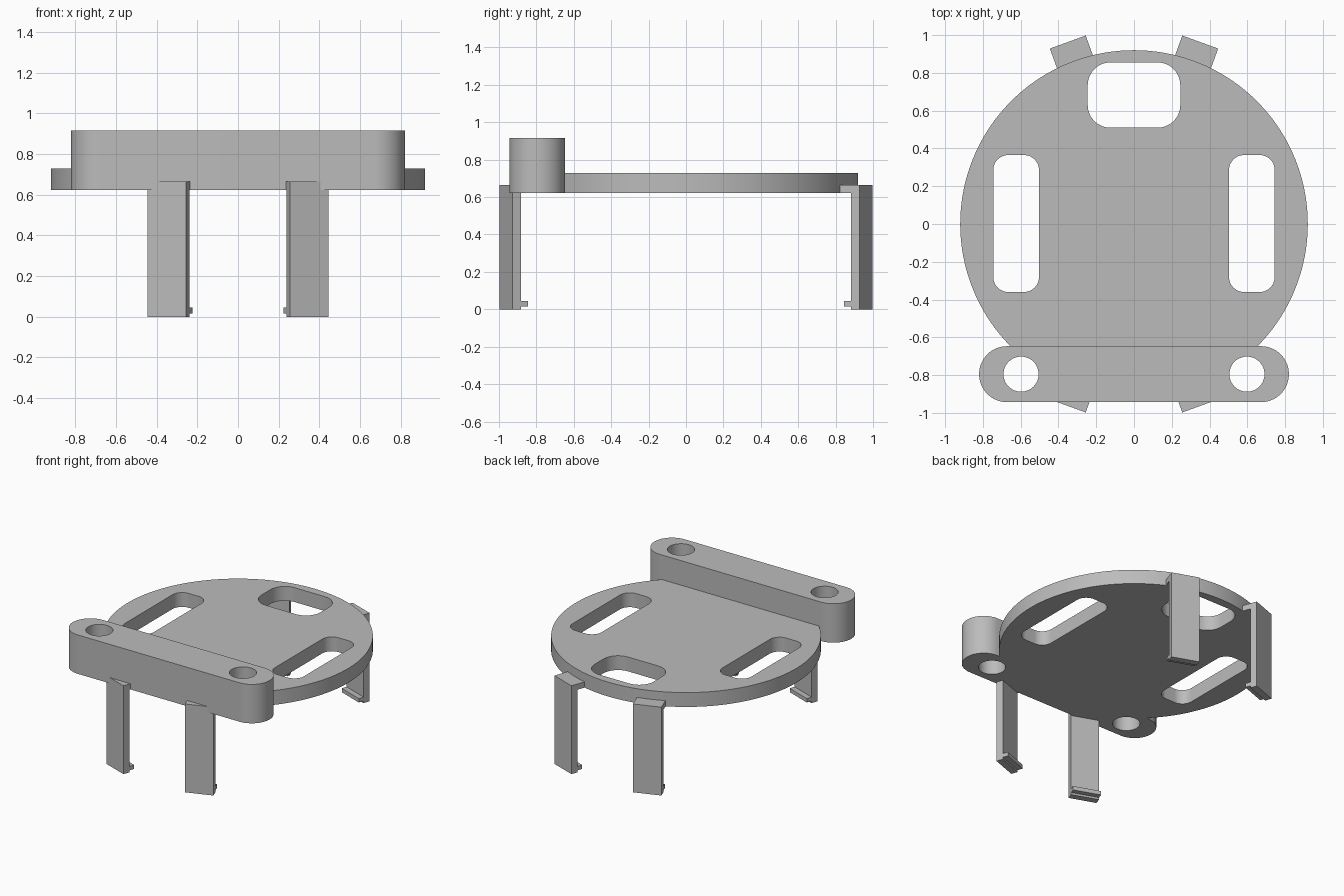
import bpy, bmesh, math
from mathutils import Matrix

if "Cube" in bpy.data.objects:
    bpy.data.objects.remove(bpy.data.objects["Cube"])

grey = bpy.data.materials.new("plain grey")
grey.diffuse_color = (0.5, 0.5, 0.5, 1)
grey.use_nodes = True
grey.node_tree.nodes["Principled BSDF"].inputs["Base Color"].default_value = grey.diffuse_color


def rounded_rect(x0, x1, y0, y1, r, n=16):
    """Outline of a rectangle with round corners."""
    corners = [(x1 - r, y1 - r), (x0 + r, y1 - r), (x0 + r, y0 + r), (x1 - r, y0 + r)]
    pts = []
    for k, (cx, cy) in enumerate(corners):
        for i in range(n + 1):
            a = math.pi / 2 * (k + i / n)
            pts.append((cx + r * math.cos(a), cy + r * math.sin(a)))
    return pts


def arc(cx, cy, r, a0, a1, n):
    return [(cx + r * math.cos(a0 + (a1 - a0) * i / n),
             cy + r * math.sin(a0 + (a1 - a0) * i / n)) for i in range(n)]


def plate(name, outlines, z0, z1):
    """Extrude a filled outline; every outline after the first is a hole."""
    cu = bpy.data.curves.new(name + "_profile", 'CURVE')
    cu.dimensions, cu.fill_mode = '2D', 'BOTH'
    cu.extrude = (z1 - z0) / 2
    for pts in outlines:
        sp = cu.splines.new('POLY')
        sp.points.add(len(pts) - 1)
        for p, (x, y) in zip(sp.points, pts):
            p.co = (x, y, 0, 1)
        sp.use_cyclic_u = True
    tmp = bpy.data.objects.new(name + "_profile", cu)
    bpy.context.collection.objects.link(tmp)
    bpy.context.view_layer.update()
    dg = bpy.context.evaluated_depsgraph_get()
    me = bpy.data.meshes.new_from_object(tmp.evaluated_get(dg))
    bpy.data.objects.remove(tmp)
    bm = bmesh.new()
    bm.from_mesh(me)
    bmesh.ops.remove_doubles(bm, verts=bm.verts, dist=1e-5)
    bmesh.ops.translate(bm, verts=bm.verts, vec=(0, 0, (z0 + z1) / 2))
    bmesh.ops.recalc_face_normals(bm, faces=bm.faces)
    return finish(name, bm, me, True)


def finish(name, bm, me, smooth=False):
    bm.to_mesh(me)
    bm.free()
    me.materials.clear()
    me.materials.append(grey)
    ob = bpy.data.objects.new(name, me)
    bpy.context.collection.objects.link(ob)
    if smooth:
        bpy.ops.object.select_all(action='DESELECT')
        ob.select_set(True)
        bpy.context.view_layer.objects.active = ob
        bpy.ops.object.shade_smooth_by_angle(angle=math.radians(30))
    return ob


# round plate, cut flat where it runs into the bar, with three slots
R = 0.92
a = math.asin(-0.695 / R)
disc = arc(0, 0, R, a, math.pi - a, 160) + [(R * math.cos(math.pi - a), -0.695)]
plate("round_plate", [disc,
                      rounded_rect(-0.745, -0.503, -0.36, 0.365, 0.08),
                      rounded_rect(0.503, 0.745, -0.36, 0.365, 0.08),
                      rounded_rect(-0.245, 0.245, 0.51, 0.855, 0.12)], 0.622, 0.73)

# thick mounting bar with two screw holes
plate("mounting_bar", [rounded_rect(-0.82, 0.82, -0.943, -0.647, 0.1475, 24),
                       arc(-0.598, -0.795, 0.093, 0, 2 * math.pi, 48),
                       arc(0.598, -0.795, 0.093, 0, 2 * math.pi, 48)], 0.622, 0.915)

# four clip legs: side profile (distance from centre, z) swept across the width
LEG = [(1.025, 0), (1.025, 0.665), (0.905, 0.665), (0.905, 0.622), (0.975, 0.622),
       (0.975, 0.045), (0.935, 0.045), (0.935, 0.015), (0.975, 0.015), (0.975, 0)]
for name, deg in (("back_left", 110), ("back_right", 70),
                  ("front_left", 250), ("front_right", 290)):
    bm = bmesh.new()
    face = bm.faces.new([bm.verts.new((d, -0.101, z)) for d, z in LEG])
    ext = bmesh.ops.extrude_face_region(bm, geom=[face])["geom"]
    bmesh.ops.translate(bm, vec=(0, 0.202, 0),
                        verts=[g for g in ext if isinstance(g, bmesh.types.BMVert)])
    bmesh.ops.recalc_face_normals(bm, faces=bm.faces)
    bm.transform(Matrix.Rotation(math.radians(deg), 4, 'Z'))
    finish(name + "_clip_leg", bm, bpy.data.meshes.new(name + "_clip_leg"))
